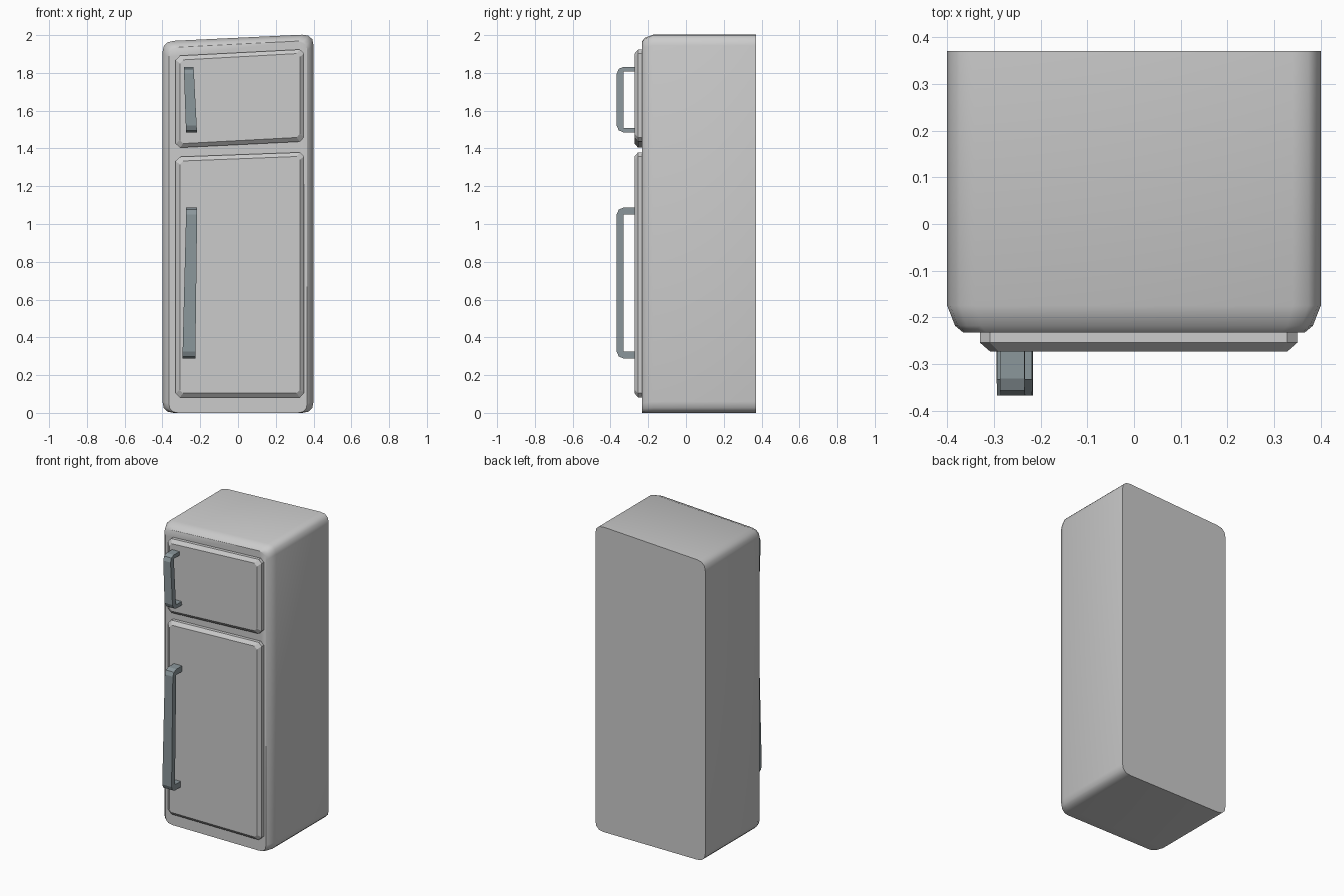
import bpy, bmesh, math
from mathutils import Vector

if "Cube" in bpy.data.objects:
    bpy.data.objects.remove(bpy.data.objects["Cube"])


def material(name, col):
    m = bpy.data.materials.new(name)
    m.diffuse_color = (*col, 1)
    m.use_nodes = True
    m.node_tree.nodes["Principled BSDF"].inputs["Base Color"].default_value = m.diffuse_color
    return m


enamel = material("pale grey enamel", (0.60, 0.60, 0.60))
steel = material("blue grey metal", (0.26, 0.31, 0.33))


def finish(name, bm, mat, smooth=None):
    bmesh.ops.recalc_face_normals(bm, faces=bm.faces)
    me = bpy.data.meshes.new(name)
    bm.to_mesh(me)
    bm.free()
    ob = bpy.data.objects.new(name, me)
    bpy.context.collection.objects.link(ob)
    me.materials.append(mat)
    if smooth:
        bpy.ops.object.select_all(action='DESELECT')
        ob.select_set(True)
        bpy.context.view_layer.objects.active = ob
        bpy.ops.object.shade_smooth_by_angle(angle=math.radians(smooth))
    return ob


def rounded(corners, r, steps):
    """Quad outline in x-z with every corner rounded."""
    pts = []
    for i, c in enumerate(corners):
        c = Vector(c)
        p = Vector(corners[i - 1])
        n = Vector(corners[(i + 1) % len(corners)])
        a, b = c + (p - c).normalized() * r, c + (n - c).normalized() * r
        for k in range(steps + 1):
            t = k / steps
            pts.append(a * (1 - t) ** 2 + c * 2 * t * (1 - t) + b * t * t)
    return pts


def loft(name, loops, mat, smooth=None):
    """Skin matching (y, outline) loops and cap both ends."""
    bm = bmesh.new()
    rings = [[bm.verts.new((p[0], y, p[1])) for p in pts] for y, pts in loops]
    for a, b in zip(rings, rings[1:]):
        for i in range(len(a)):
            j = (i + 1) % len(a)
            bm.faces.new((a[i], a[j], b[j], b[i]))
    bm.faces.new(rings[0])
    bm.faces.new(rings[-1])
    return finish(name, bm, mat, smooth)


def quad(left, right, bl, br, tr, tl, inset=0.0, lift=None):
    i, b = inset, inset if lift is None else lift
    return [(left + i, bl + b), (right - i, br + b), (right - i, tr - i), (left + i, tl - i)]


# cabinet: slanted top, softened front rim, flat back and base
outer = (-0.40, 0.40, 0, 0, 2.005, 1.967)
loft("cabinet", [
    (0.37, rounded(quad(*outer), 0.06, 3)),
    (-0.175, rounded(quad(*outer), 0.06, 3)),
    (-0.218, rounded(quad(*outer, 0.017, 0), 0.055, 3)),
    (-0.232, rounded(quad(*outer, 0.034, 0), 0.05, 3)),
], enamel, 35)

# doors: bevelled slabs with slanted edges
for name, d in (("freezer_door", (-0.33, 0.35, 1.403, 1.437, 1.925, 1.890)),
                ("fridge_door", (-0.33, 0.35, 0.082, 0.082, 1.380, 1.355))):
    loft(name, [
        (-0.225, rounded(quad(*d), 0.022, 1)),
        (-0.254, rounded(quad(*d), 0.022, 1)),
        (-0.273, rounded(quad(*d, 0.022), 0.018, 1)),
    ], enamel)


# handles: C-shaped brackets with rounded outer corners, leaning sideways
def handle(name, z0, z1, x0, x1, w0, w1, arm):
    front, back, inner, r = -0.367, -0.268, -0.332, 0.036
    half = [(back, arm), (back, 0), (front + r, 0),
            (front + r * 0.3, r * 0.3), (front, r)]
    out = [(y, z0 + h) for y, h in half[1:]] + [(y, z1 - h) for y, h in half[:0:-1]]
    arc = [(back, z0 + arm)] + [(inner, z0 + arm)] * 3
    arc += [(inner, z1 - arm)] * 3 + [(back, z1 - arm)]
    bm = bmesh.new()
    rings = []
    for (yo, zo), (yi, zi) in zip(out, arc):
        ring = []
        for y, z, s in ((yo, zo, -1), (yo, zo, 1), (yi, zi, 1), (yi, zi, -1)):
            t = (z - z0) / (z1 - z0)
            x = x0 + (x1 - x0) * t + s * (w0 + (w1 - w0) * t) / 2
            ring.append(bm.verts.new((x, y, z)))
        rings.append(ring)
    for a, b in zip(rings, rings[1:]):
        for i in range(4):
            j = (i + 1) % 4
            bm.faces.new((a[i], a[j], b[j], b[i]))
    bm.faces.new(rings[0])
    bm.faces.new(rings[-1])
    bmesh.ops.remove_doubles(bm, verts=bm.verts, dist=0.0002)
    finish(name, bm, steel)


handle("freezer_handle", 1.485, 1.832, -0.246, -0.261, 0.058, 0.052, 0.024)
handle("fridge_handle", 0.288, 1.087, -0.260, -0.245, 0.068, 0.058, 0.038)
